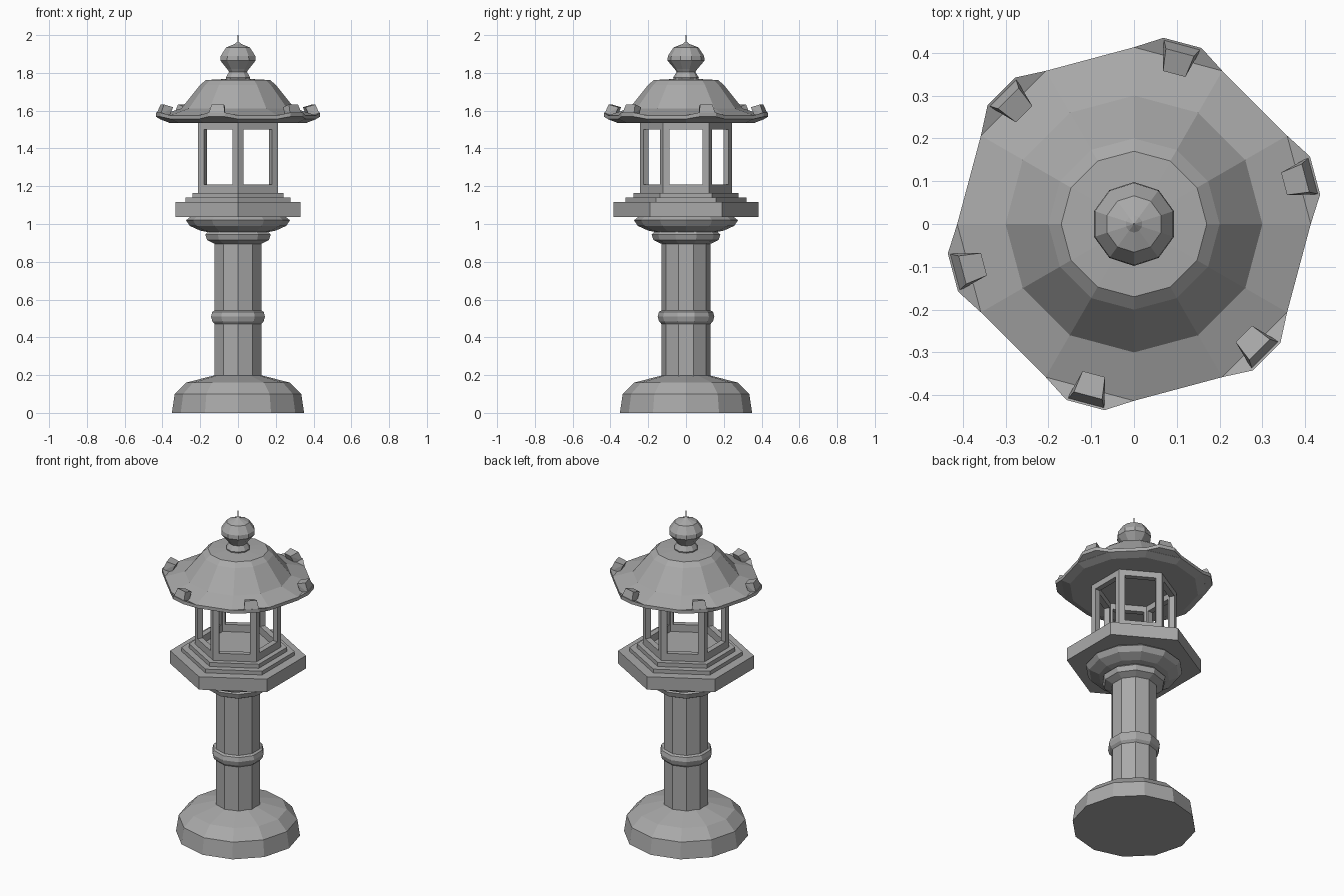
import bpy, bmesh, math
from mathutils import Vector

if "Cube" in bpy.data.objects:
    bpy.data.objects.remove(bpy.data.objects["Cube"])

stone = bpy.data.materials.new("grey stone")
stone.diffuse_color = (0.40, 0.40, 0.40, 1)
stone.use_nodes = True
stone.node_tree.nodes["Principled BSDF"].inputs["Base Color"].default_value = stone.diffuse_color


def finish(name, bm):
    bmesh.ops.remove_doubles(bm, verts=bm.verts, dist=1e-5)
    bmesh.ops.recalc_face_normals(bm, faces=bm.faces)
    me = bpy.data.meshes.new(name)
    bm.to_mesh(me)
    bm.free()
    me.materials.append(stone)
    ob = bpy.data.objects.new(name, me)
    bpy.context.collection.objects.link(ob)
    return ob


def turned(name, profile, sides, start=90, ring=False):
    """Spin an (r, z) profile; ring=True joins its end back to its start."""
    bm = bmesh.new()
    rows = []
    for r, z in profile:
        rows.append([bm.verts.new((r * math.cos(a), r * math.sin(a), z))
                     for a in (math.radians(start + 360 * i / sides) for i in range(sides))])
    pairs = list(zip(rows, rows[1:]))
    if ring:
        pairs.append((rows[-1], rows[0]))
    for lo, hi in pairs:
        for i in range(sides):
            j = (i + 1) % sides
            bm.faces.new((lo[i], lo[j], hi[j], hi[i]))
    if not ring:
        bm.faces.new(rows[0][::-1])
        bm.faces.new(rows[-1])
    return finish(name, bm)


def hull(name, points):
    bm = bmesh.new()
    for p in points:
        bm.verts.new(p)
    bmesh.ops.convex_hull(bm, input=bm.verts)
    return finish(name, bm)


# Rounded foot
turned("base", [(0.35, 0), (0.335, 0.1), (0.275, 0.16), (0.12, 0.2)], 12)

# Column with a band halfway up
turned("column", [(0.13, 0.19), (0.13, 0.91)], 10)
turned("column_band", [(0.125, 0.465), (0.143, 0.485), (0.15, 0.51),
                       (0.143, 0.535), (0.125, 0.545)], 10)

# Stepped capital
turned("capital_lower", [(0.13, 0.895), (0.172, 0.915), (0.182, 0.945), (0.16, 0.965)], 10)
turned("capital_upper", [(0.15, 0.955), (0.2, 0.965), (0.255, 0.99),
                         (0.275, 1.02), (0.25, 1.04)], 12)

# Six-sided platform and steps
turned("platform", [(0.383, 1.037), (0.383, 1.117)], 6)
turned("platform_step_lower", [(0.32, 1.112), (0.32, 1.14)], 6)
turned("platform_step_upper", [(0.277, 1.135), (0.277, 1.165)], 6)

# Open lantern room: two rails and six corner posts
R, T, W = 0.243, 0.033, 0.034
RI = R - T / math.cos(math.radians(30))
Z0, Z1, Z2, Z3 = 1.16, 1.21, 1.5, 1.54
for name, lo, hi in (("lower_rail", Z0, Z1), ("upper_rail", Z2, Z3)):
    turned(name, [(R, lo), (R, hi), (RI, hi), (RI, lo)], 6, ring=True)


def polar(r, deg, z=0):
    a = math.radians(deg)
    return Vector((r * math.cos(a), r * math.sin(a), z))


for k in range(6):
    a = 90 + 60 * k
    c = polar(R, a)
    left = c + (polar(R, a + 60) - c).normalized() * W
    right = c + (polar(R, a - 60) - c).normalized() * W
    section = [c, left, left - polar(T, a + 30), polar(RI, a), right - polar(T, a - 30), right]
    bm = bmesh.new()
    low = [bm.verts.new((p.x, p.y, Z1)) for p in section]
    top = [bm.verts.new((p.x, p.y, Z2)) for p in section]
    bm.faces.new(low[::-1])
    bm.faces.new(top)
    for i in range(6):
        j = (i + 1) % 6
        bm.faces.new((low[i], low[j], top[j], top[i]))
    finish(f"corner_post_{k + 1}", bm)

# Roof
turned("roof", [(0.365, 1.536), (0.413, 1.555), (0.413, 1.575), (0.3, 1.612),
                (0.2, 1.737), (0.17, 1.762), (0.06, 1.768)], 12)

# Flared eave tips with upturned hooks
for k in range(6):
    a = 15 + 60 * k
    side = polar(1, a + 90)

    def at(r, s, z):
        return polar(r, a, z) + side * s

    flare, hook = [], []
    for s in (-1, 1):
        flare += [polar(0.413, a + 15 * s, 1.556), polar(0.413, a + 15 * s, 1.575),
                  at(0.438, 0.046 * s, 1.568), at(0.438, 0.046 * s, 1.59),
                  at(0.37, 0.04 * s, 1.55)]
        hook += [at(0.438, 0.046 * s, 1.575), at(0.415, 0.034 * s, 1.633),
                 at(0.363, 0.027 * s, 1.618), at(0.385, 0.032 * s, 1.57)]
    hull(f"eave_tip_{k + 1}", flare)
    hull(f"eave_hook_{k + 1}", hook)

# Bud-shaped finial with a fine spike
turned("finial", [(0.065, 1.76), (0.068, 1.775), (0.05, 1.805), (0.06, 1.82), (0.098, 1.865),
                  (0.096, 1.89), (0.066, 1.935), (0.02, 1.952), (0.003, 1.965), (0.002, 2.0)], 10)
